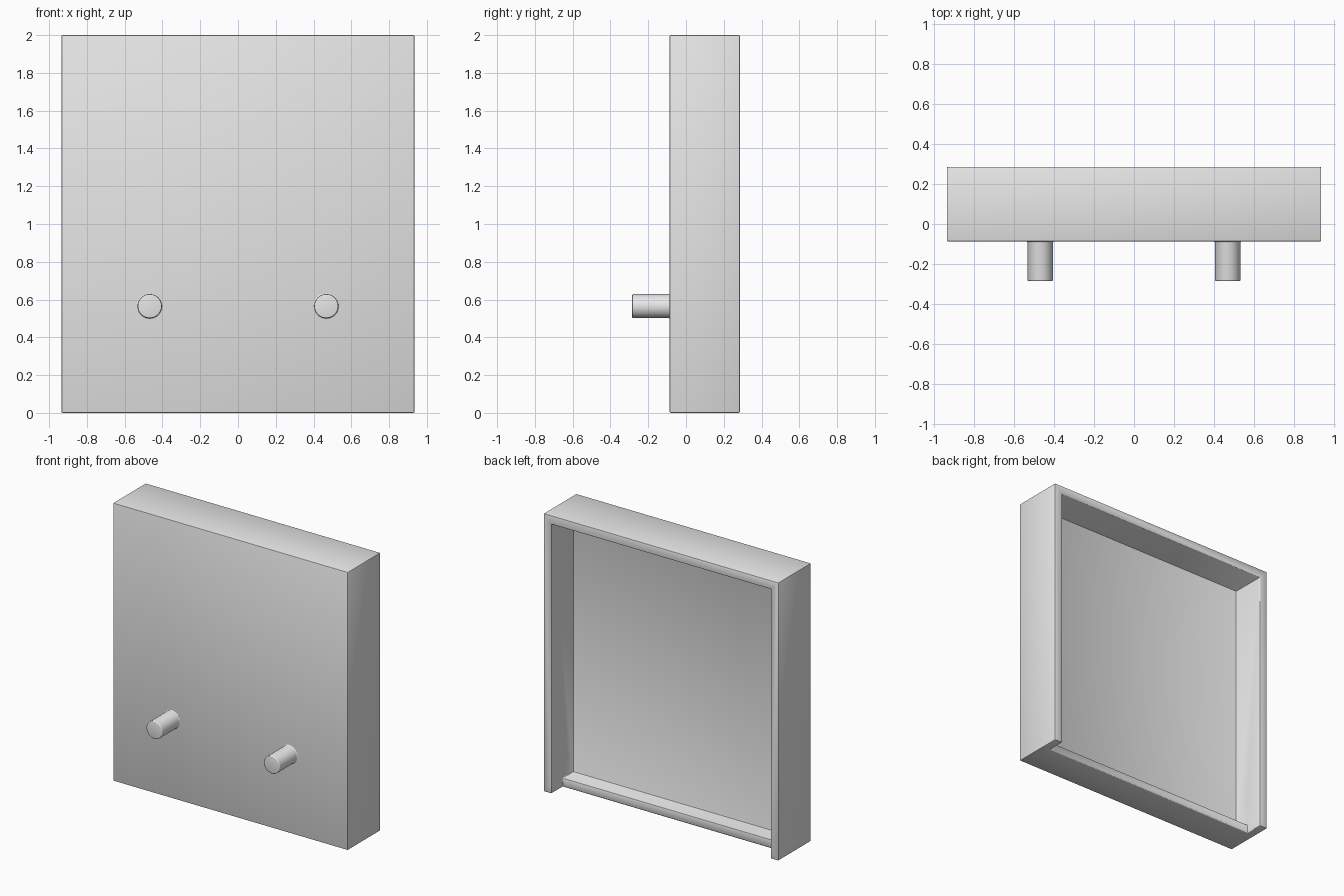
import bpy, bmesh, math
from mathutils import Matrix, Vector

if "Cube" in bpy.data.objects:
    bpy.data.objects.remove(bpy.data.objects["Cube"], do_unlink=True)

# Overall sizes
HALF_W, HEIGHT = 0.9345, 2.0
FRONT, BACK = -0.087, 0.285
WALL, PANEL, NOTCH = 0.0625, 0.122, 0.13
EDGE = 0.006

grey = bpy.data.materials.new("plain_grey")
grey.use_nodes = True
colour = (0.8, 0.8, 0.8, 1)
grey.diffuse_color = colour
grey.node_tree.nodes["Principled BSDF"].inputs["Base Color"].default_value = colour


def add_object(name, bm):
    bmesh.ops.recalc_face_normals(bm, faces=bm.faces)
    mesh = bpy.data.meshes.new(name)
    bm.to_mesh(mesh)
    bm.free()
    mesh.materials.append(grey)
    obj = bpy.data.objects.new(name, mesh)
    bpy.context.collection.objects.link(obj)
    return obj


def add_box(name, low, high):
    low, high = Vector(low), Vector(high)
    bm = bmesh.new()
    bmesh.ops.create_cube(bm, size=1, matrix=Matrix.Translation((low + high) / 2)
                          @ Matrix.Diagonal((high - low).to_4d()))
    return add_object(name, bm)


def activate(obj):
    bpy.ops.object.select_all(action='DESELECT')
    obj.select_set(True)
    bpy.context.view_layer.objects.active = obj


def cut(target, cutter):
    cutter.hide_render = True
    mod = target.modifiers.new("cut", 'BOOLEAN')
    mod.operation, mod.solver, mod.object = 'DIFFERENCE', 'EXACT', cutter
    activate(target)
    bpy.ops.object.modifier_apply(modifier=mod.name)
    bpy.data.objects.remove(cutter, do_unlink=True)


# Open-backed tray with a shortened bottom wall
inner = HALF_W - WALL
tray = add_box("tray", (-HALF_W, FRONT, 0), (HALF_W, BACK, HEIGHT))
cut(tray, add_box("cavity_cutter", (-inner, FRONT + PANEL, WALL),
                  (inner, BACK + 0.2, HEIGHT - WALL)))
cut(tray, add_box("notch_cutter", (-inner, BACK - NOTCH, -0.2),
                  (inner, BACK + 0.2, 0.3)))

# Softened edges
bevel = tray.modifiers.new("soft_edges", 'BEVEL')
bevel.width, bevel.segments, bevel.limit_method = EDGE, 2, 'ANGLE'
activate(tray)
bpy.ops.object.modifier_apply(modifier=bevel.name)
bpy.ops.object.shade_smooth_by_angle(angle=math.radians(35))


# Round pegs: turned profile with a flared foot and a rounded tip
def add_peg(name, x, z=0.565, radius=0.0635, tip=-0.285):
    profile = [(0, FRONT + EDGE), (radius + EDGE, FRONT + EDGE), (radius + EDGE, FRONT)]
    for i in range(1, 4):
        a = math.radians(30 * i)
        profile.append((radius + EDGE * (1 - math.sin(a)), FRONT - EDGE * (1 - math.cos(a))))
    for i in range(4):
        a = math.radians(30 * i)
        profile.append((radius - EDGE * (1 - math.cos(a)), tip + EDGE * (1 - math.sin(a))))
    profile.append((0, tip))
    bm = bmesh.new()
    verts = [bm.verts.new((x + r, y, z)) for r, y in profile]
    edges = [bm.edges.new(pair) for pair in zip(verts, verts[1:])]
    bmesh.ops.spin(bm, geom=verts + edges, cent=(x, 0, z), axis=(0, 1, 0),
                   angle=math.tau, steps=48, use_merge=True)
    bmesh.ops.remove_doubles(bm, verts=bm.verts, dist=0.0001)
    activate(add_object(name, bm))
    bpy.ops.object.shade_smooth_by_angle(angle=math.radians(35))


for side, sign in (("left", 1), ("right", -1)):
    add_peg(side + "_peg", sign * 0.4675)
